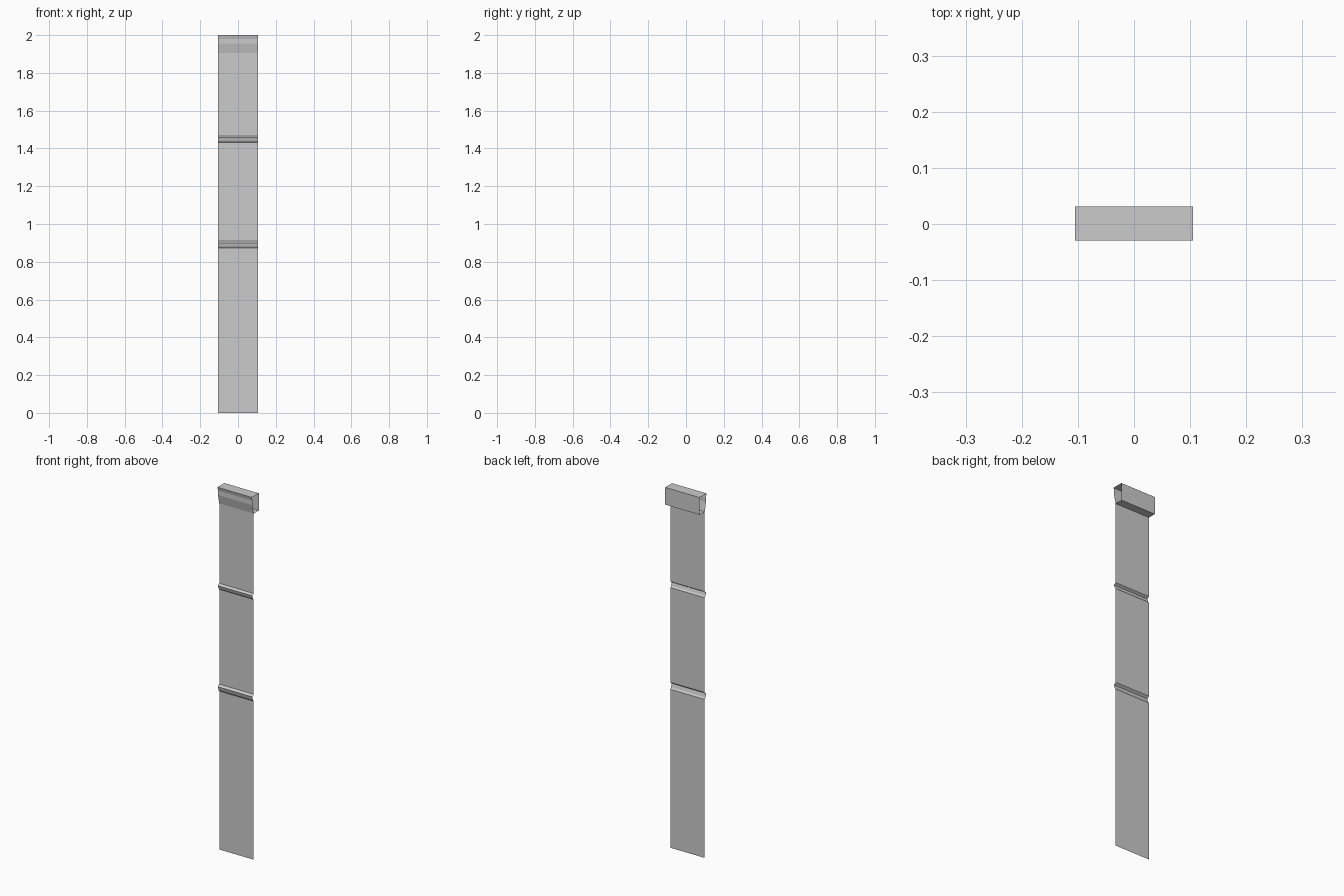
import bpy

if "Cube" in bpy.data.objects:
    bpy.data.objects.remove(bpy.data.objects["Cube"])

X0, X1 = -0.105, 0.105   # ends of the open sheet
FACE = -0.013            # y of the flat panel face


def sheet(name, profile, closed=False):
    """Sweep a (y, z) profile along x as an open-ended thin sheet."""
    n = len(profile)
    verts = [(x, y, z) for y, z in profile for x in (X0, X1)]
    faces = []
    for i in range(n if closed else n - 1):
        j = (i + 1) % n
        faces.append((2 * i, 2 * i + 1, 2 * j + 1, 2 * j))
    mesh = bpy.data.meshes.new(name)
    mesh.from_pydata(verts, [], faces)
    mesh.update()
    obj = bpy.data.objects.new(name, mesh)
    bpy.context.collection.objects.link(obj)
    return obj


# flat wall panels between the rails
for name, low, high in (("lower_panel", 0.0, 0.872),
                        ("middle_panel", 0.91, 1.432),
                        ("upper_panel", 1.465, 1.905)):
    sheet(name, [(FACE, low), (FACE, high)])

# small raised rails
for name, low, high in (("lower_rail", 0.872, 0.91),
                        ("upper_rail", 1.432, 1.465)):
    h = high - low
    sheet(name, [(FACE, low), (FACE - 0.007, low + 0.25 * h),
                 (FACE - 0.012, low + 0.75 * h), (FACE, high)])

# crown moulding: hollow box with a stepped, flared front
sheet("crown_moulding", [(FACE, 1.905), (-0.024, 1.955), (-0.024, 1.98),
                         (-0.029, 2.0), (0.031, 2.0), (0.031, 1.905)],
      closed=True)
